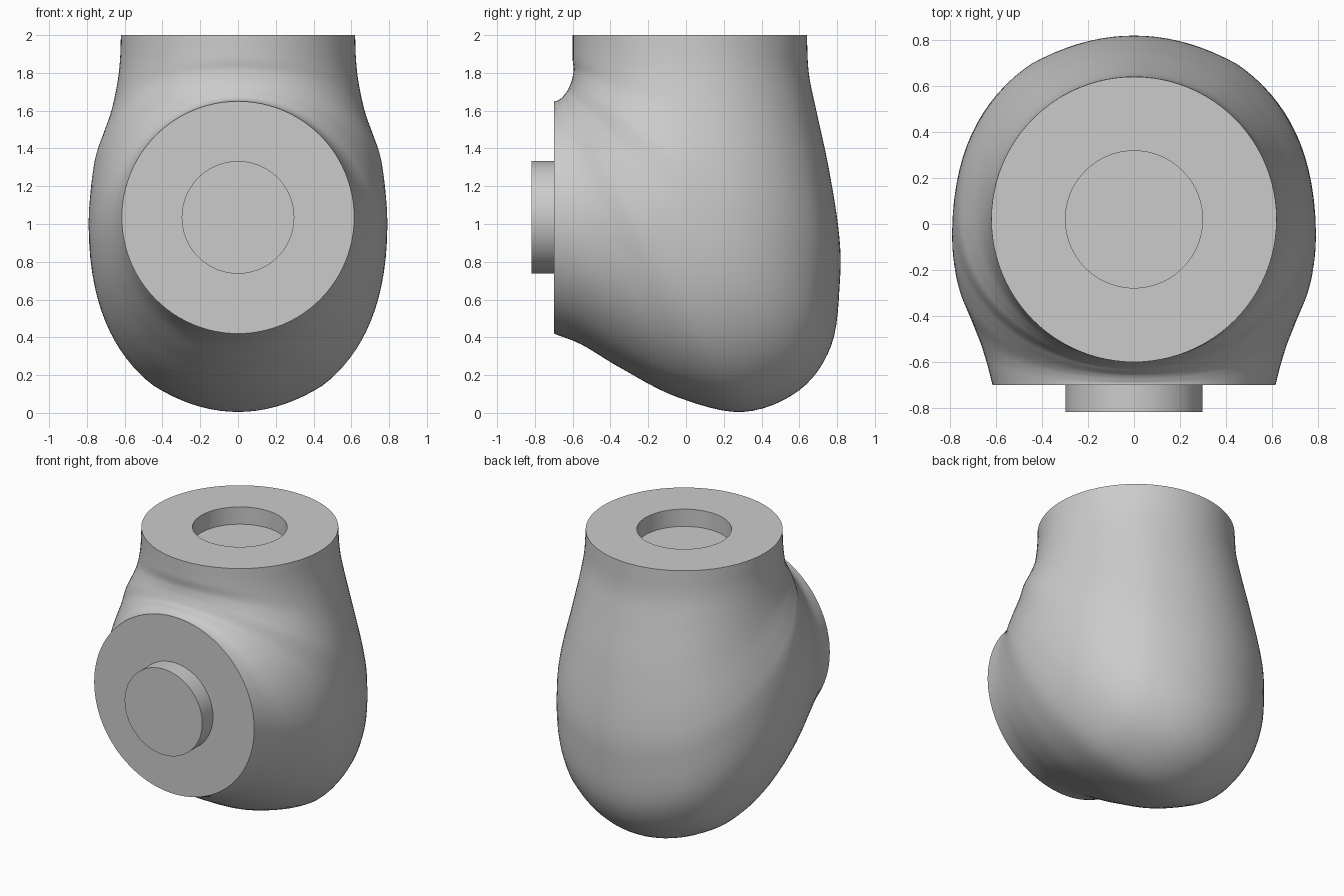
import bpy, bmesh
from math import sin, cos, pi, radians
from mathutils import Vector

cube = bpy.data.objects.get("Cube")
if cube:
    bpy.data.objects.remove(cube, do_unlink=True)

# One plain grey for every part
grey = bpy.data.materials.new("plain_grey")
grey.use_nodes = True
grey.diffuse_color = (0.6, 0.6, 0.6, 1)
grey.node_tree.nodes["Principled BSDF"].inputs["Base Color"].default_value = (0.6, 0.6, 0.6, 1)

SIDES = 96
STEPS = 6
SOCKET_RADIUS = 0.298
SOCKET_DEPTH = 0.12
CREASE = radians(146.25)

# Stations along the bend: outer y, outer z, inner y, inner z, half width
stations = [Vector(s) for s in (
    (0.64, 2, -0.6, 2, 0.62),
    (0.65, 1.8, -0.6, 1.93, 0.625),
    (0.69, 1.6, -0.6, 1.87, 0.64),
    (0.755, 1.3, -0.595, 1.82, 0.675),
    (0.81, 0.95, -0.6, 1.78, 0.73),
    (0.815, 0.7, -0.608, 1.75, 0.765),
    (0.77, 0.36, -0.625, 1.71, 0.785),
    (0.6, 0.12, -0.64, 1.69, 0.79),
    (0.3, 0.005, -0.655, 1.67, 0.77),
    (-0.05, 0.085, -0.668, 1.66, 0.715),
    (-0.35, 0.24, -0.678, 1.655, 0.665),
    (-0.55, 0.36, -0.69, 1.65, 0.635),
    (-0.7, 0.42, -0.7, 1.65, 0.615),
)]


def station_at(u):
    """Smooth interpolation through the stations."""
    last = len(stations) - 1
    i = min(int(u), last - 1)
    f = u - i
    p1, p2 = stations[i], stations[i + 1]
    p0 = stations[i - 1] if i > 0 else p1 * 2 - p2
    p3 = stations[i + 2] if i + 2 <= last else p2 * 2 - p1
    return (p1 * 2 + (p2 - p0) * f + (p0 * 2 - p1 * 5 + p2 * 4 - p3) * f * f
            + (p1 * 3 - p0 - p2 * 3 + p3) * f ** 3) / 2


def full_section(a, centre):
    """Rounded section closed on the outside by a shallow arc."""
    power = 2 / 2.2
    phi = min(a, CREASE) - pi / 2
    width = max(cos(phi), 0) ** power
    if phi < 0:
        return centre - centre * abs(sin(phi)), max(cos(phi), 0)
    along = centre + (1 - centre) * sin(phi) ** power
    if a > CREASE:
        v = 1 - (a - CREASE) / (pi - CREASE)
        along = 1 - (1 - along) * v * v
        width *= v
    return along, width


def section(bm, u):
    oy, oz, iy, iz, half = station_at(u)
    t = u / (len(stations) - 1)
    blend = max(sin(pi * t), 0) ** 1.2
    ring = []
    for k in range(SIDES):
        a = 2 * pi * k / SIDES
        side = 1 if a <= pi else -1
        a = min(a, 2 * pi - a)
        along, width = full_section(a, 0.5 - 0.05 * blend)
        along = blend * along + (1 - blend) * (0.5 - 0.5 * cos(a))
        width = blend * width + (1 - blend) * sin(a)
        ring.append(bm.verts.new((side * half * width,
                                  iy + (oy - iy) * along,
                                  iz + (oz - iz) * along)))
    return ring


def socket_ring(bm, z):
    angles = [2 * pi * k / SIDES for k in range(SIDES)]
    return [bm.verts.new((SOCKET_RADIUS * sin(a), 0.02 - SOCKET_RADIUS * cos(a), z))
            for a in angles]


# Elbow body with the round socket sunk in its top face
bm = bmesh.new()
rings = [socket_ring(bm, 2 - SOCKET_DEPTH), socket_ring(bm, 2)]
count = (len(stations) - 1) * STEPS
rings += [section(bm, i / STEPS) for i in range(count + 1)]
for a, b in zip(rings, rings[1:]):
    for k in range(SIDES):
        n = (k + 1) % SIDES
        bm.faces.new((a[k], a[n], b[n], b[k]))
bm.faces.new(rings[0])
bm.faces.new(rings[-1])
bmesh.ops.recalc_face_normals(bm, faces=bm.faces)
mesh = bpy.data.meshes.new("elbow_body")
bm.to_mesh(mesh)
bm.free()
body = bpy.data.objects.new("elbow_body", mesh)
bpy.context.collection.objects.link(body)

# Peg on the front face
bpy.ops.mesh.primitive_cylinder_add(vertices=SIDES, radius=SOCKET_RADIUS, depth=0.13,
                                    location=(0, -0.753, 1.035), rotation=(pi / 2, 0, 0))
peg = bpy.context.object
peg.name = "front_peg"

for part in (body, peg):
    part.data.materials.append(grey)
    bpy.ops.object.select_all(action="DESELECT")
    part.select_set(True)
    bpy.context.view_layer.objects.active = part
    bpy.ops.object.shade_smooth_by_angle(angle=radians(40))
